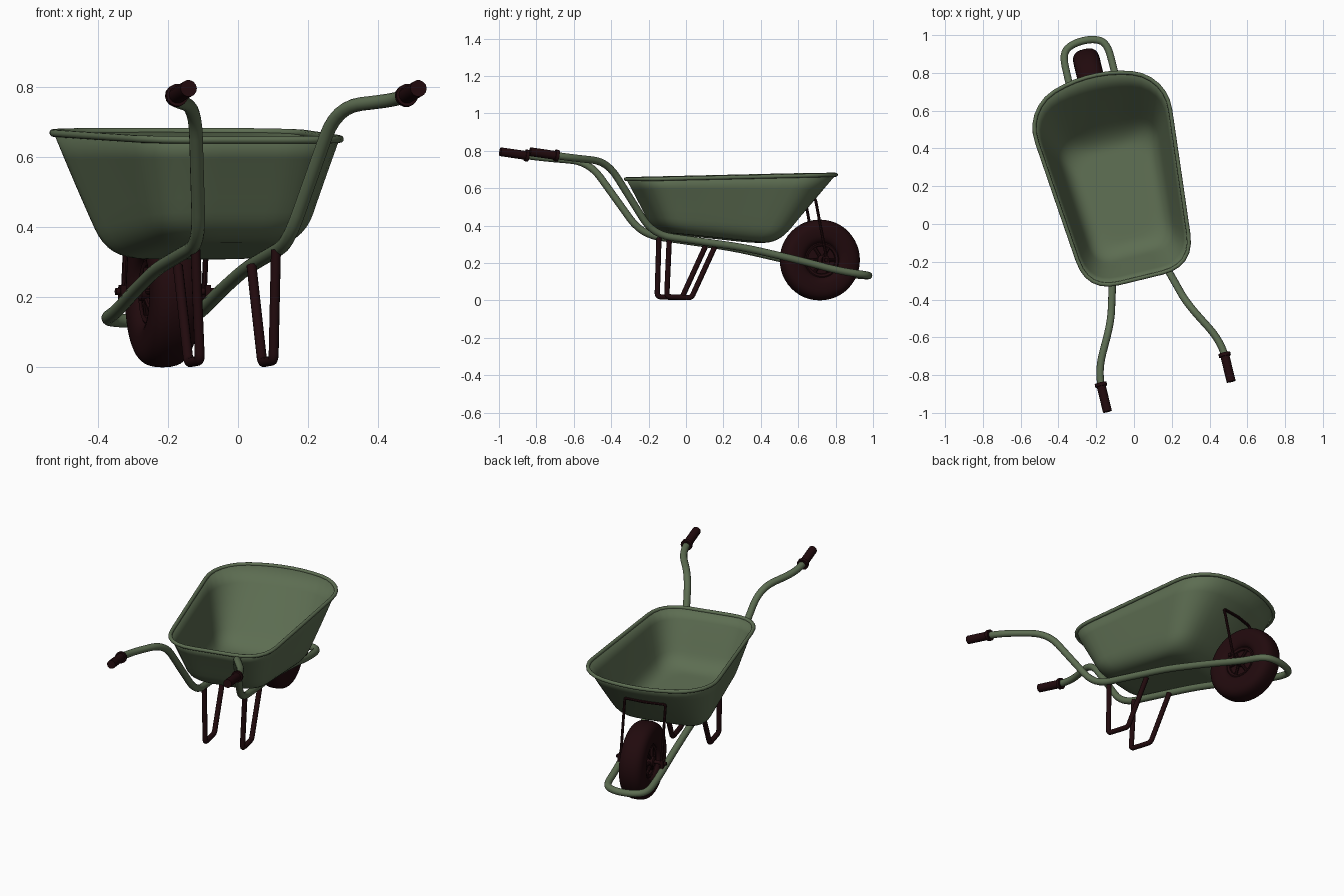
import bpy, bmesh, math
from mathutils import Vector, Matrix

if "Cube" in bpy.data.objects:
    bpy.data.objects.remove(bpy.data.objects["Cube"])

# Wheelbarrow is built facing +y, mirrored about x = 0, then turned as a whole
PLACE = Matrix.Rotation(math.radians(13.65), 4, 'Z') @ Matrix.Translation((-0.034, 0, 0))


def material(name, rgb):
    m = bpy.data.materials.new(name)
    m.diffuse_color = (*rgb, 1)
    m.use_nodes = True
    m.node_tree.nodes["Principled BSDF"].inputs["Base Color"].default_value = m.diffuse_color
    return m


GREEN = material("sage green", (0.108, 0.152, 0.083))
DARK = material("dark brown", (0.015, 0.003, 0.004))


def lerp(a, b, t):
    return a + (b - a) * t


def finish(ob, mat, angle=40):
    ob.data.materials.clear()
    ob.data.materials.append(mat)
    ob.data.transform(PLACE)
    bpy.ops.object.select_all(action='DESELECT')
    ob.select_set(True)
    bpy.context.view_layer.objects.active = ob
    bpy.ops.object.shade_smooth_by_angle(angle=math.radians(angle))
    return ob


def fillet(points, size, closed=False, n=6):
    """Round the corners of a path with quadratic arcs."""
    pts = [Vector(p) for p in points]
    out = []
    for i, p in enumerate(pts):
        if not closed and i in (0, len(pts) - 1):
            out.append(p)
            continue
        a, b = pts[i - 1] - p, pts[(i + 1) % len(pts)] - p
        p0 = p + a.normalized() * min(size, a.length * 0.48)
        p2 = p + b.normalized() * min(size, b.length * 0.48)
        for k in range(n + 1):
            t = k / n
            out.append(p0 * (1 - t) ** 2 + p * 2 * t * (1 - t) + p2 * t * t)
    return out


def tube(name, pts, radius, mat, closed=False, res=4):
    cu = bpy.data.curves.new(name, 'CURVE')
    cu.dimensions = '3D'
    cu.bevel_depth = radius
    cu.bevel_resolution = res
    cu.use_fill_caps = True
    sp = cu.splines.new('POLY')
    sp.points.add(len(pts) - 1)
    for q, p in zip(sp.points, pts):
        q.co = (*p, 1)
    sp.use_cyclic_u = closed
    ob = bpy.data.objects.new(name, cu)
    bpy.context.collection.objects.link(ob)
    bpy.ops.object.select_all(action='DESELECT')
    ob.select_set(True)
    bpy.context.view_layer.objects.active = ob
    bpy.ops.object.convert(target='MESH')
    return finish(bpy.context.object, mat)


def loft(name, rings, mat, caps=(True, True), thick=0):
    bm = bmesh.new()
    vs = [[bm.verts.new(p) for p in r] for r in rings]
    n = len(vs[0])
    for a, b in zip(vs, vs[1:]):
        for i in range(n):
            j = (i + 1) % n
            bm.faces.new((a[i], a[j], b[j], b[i]))
    if caps[0]:
        bm.faces.new(vs[0])
    if caps[1]:
        bm.faces.new(vs[-1])
    bmesh.ops.recalc_face_normals(bm, faces=bm.faces)
    me = bpy.data.meshes.new(name)
    bm.to_mesh(me)
    bm.free()
    ob = bpy.data.objects.new(name, me)
    bpy.context.collection.objects.link(ob)
    if thick:
        md = ob.modifiers.new("thickness", 'SOLIDIFY')
        md.thickness = thick
        md.offset = 0
    return finish(ob, mat)


AXLE = Vector((-0.006, 0.746, 0.216))


def lathe(name, profile, mat, n=48):
    """Revolve (x, radius) pairs around the axle."""
    rings = [[AXLE + Vector((x, r * math.cos(2 * math.pi * k / n), r * math.sin(2 * math.pi * k / n)))
              for k in range(n)] for x, r in profile]
    return loft(name, rings, mat)


# Tray: rounded trapezoid rings from floor to rim, with a bowed front
def tray_ring(t, inset):
    wr, wf = lerp(0.205, 0.282, t) - inset, lerp(0.255, 0.375, t) - inset
    vr, vf = lerp(-0.14, -0.282, t) + inset, lerp(0.475, 0.70, t) - inset
    pts = fillet([(-wr, vr, 0), (wr, vr, 0), (wf, vf, 0), (-wf, vf, 0)], lerp(0.11, 0.17, t), True)
    out = []
    for i, p in enumerate(pts):
        q = pts[(i + 1) % len(pts)]
        out.append(p)
        if i % 7 == 6:
            out += [p.lerp(q, k / 7) for k in range(1, 7)]
    for p in out:
        f = max(0, (p.y - 0.2) / (vf - 0.2))
        p.y += 0.11 * t ** 1.3 * f * f * max(0, 1 - (p.x / wf) ** 2)
        floor = 0.366 - (p.y + 0.13) * 0.103
        rim = 0.648 + 0.024 * (p.y + 0.285) / 1.09
        p.z = lerp(floor, rim, t)
    return out


rings = [tray_ring(0, 0.10)]
for k in range(9):
    s = k / 8
    rings.append(tray_ring(0.26 * s * s, 0.075 * (1 - s) ** 2))
rings += [tray_ring(t, 0) for t in (0.4, 0.6, 0.8, 1)]
loft("tray", rings, GREEN, caps=(True, False), thick=0.006)
tube("tray_rim", tray_ring(1, -0.004), 0.0105, GREEN, closed=True)

# Frame: one bent pipe from handle to handle, looping round the wheel
half = [(0.337, -0.90, 0.790), (0.337, -0.715, 0.764), (0.207, -0.475, 0.742),
        (0.130, -0.205, 0.352), (0.130, 0.30, 0.282), (0.126, 0.60, 0.215),
        (0.124, 0.82, 0.158), (0.122, 0.965, 0.137), (0.055, 1.006, 0.132)]
path = half + [(-x, y, z) for x, y, z in reversed(half)]
tube("frame_pipe", fillet(path, 0.105), 0.0195, GREEN, res=5)

for side, label in ((-1, "left"), (1, "right")):
    # Handle grip with a flange at its inner end
    tube(label + "_grip", [(side * 0.337, -0.932, 0.795), (side * 0.337, -0.775, 0.773)], 0.024, DARK, res=5)
    tube(label + "_grip_flange", [(side * 0.337, -0.795, 0.776), (side * 0.337, -0.777, 0.773)], 0.032, DARK, res=5)

    # Leg: bent bar in a U shape under the pipe
    leg = [(0.118, -0.112, 0.335), (0.108, -0.124, 0.020), (0.108, 0.012, 0.014), (0.108, 0.142, 0.290)]
    tube(label + "_leg", fillet([(side * x, y, z) for x, y, z in leg], 0.02), 0.0142, DARK)

    # Axle bracket on the pipe
    x = side * 0.124
    rect = [(-0.022, 0.17), (0.022, 0.17), (0.016, 0.235), (-0.016, 0.235)]
    loft(label + "_axle_bracket",
         [[(x + d, AXLE.y + dy, z) for dy, z in rect] for d in (-0.008, 0.008)], DARK)

# Brace: thin inverted U from the axle to the front of the tray
brace = [(0.118, 0.760, 0.19), (0.118, 0.692, 0.54), (-0.118, 0.692, 0.54), (-0.118, 0.760, 0.19)]
brace.insert(2, (0, 0.702, 0.54))
tube("tray_brace", fillet(brace, 0.012), 0.008, DARK, res=2)

# Tyre: squarish round section
prof = []
for k in range(25):
    a = math.pi * (1.25 - 1.5 * k / 24)
    c, s = math.cos(a), math.sin(a)
    prof.append((0.071 * math.copysign(abs(c) ** 0.75, c),
                 0.149 + 0.067 * math.copysign(abs(s) ** 0.75, s)))
lathe("tyre", [(-0.035, 0.088)] + prof + [(0.035, 0.088)], DARK)

# Wheel rim, hub, spokes and axle
lathe("wheel_rim", [(-0.02, 0.07), (-0.045, 0.076), (-0.05, 0.088), (-0.045, 0.098),
                    (0.045, 0.098), (0.05, 0.088), (0.045, 0.076), (0.02, 0.07)], DARK)
lathe("wheel_hub", [(-0.07, 0.022), (-0.066, 0.027), (0.066, 0.027), (0.07, 0.022)], DARK, 24)
lathe("axle", [(-0.138, 0.010), (0.150, 0.010)], DARK, 16)
for k in range(6):
    d = Vector((0, math.cos(k * math.pi / 3), math.sin(k * math.pi / 3)))
    for s in (-1, 1):
        tube("wheel_spoke", [AXLE + d * 0.02 + Vector((s * 0.05, 0, 0)),
                             AXLE + d * 0.082 + Vector((s * 0.036, 0, 0))], 0.009, DARK, res=2)
